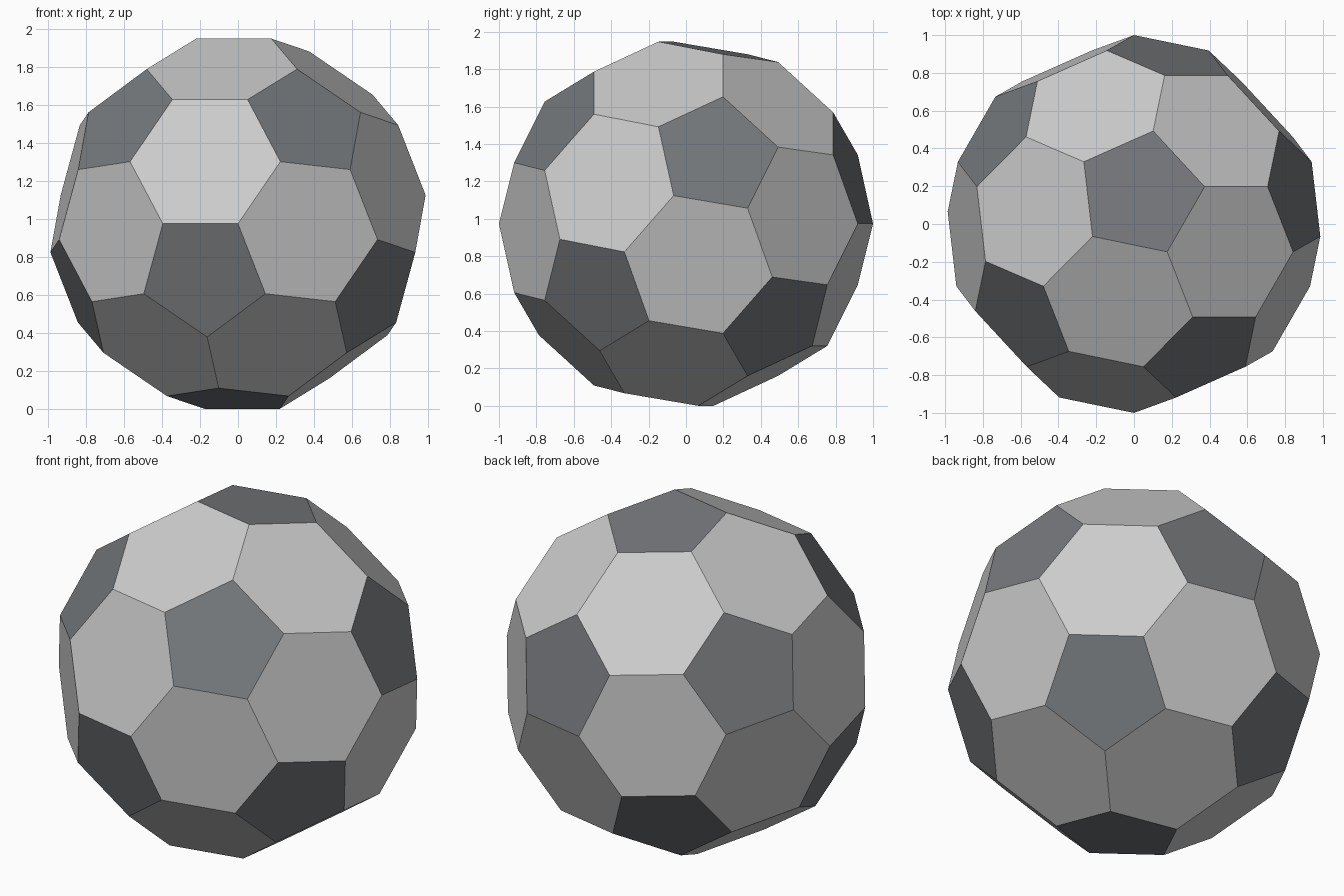
import bpy, bmesh
from math import sqrt, sin, cos, tan, asin, atan, pi
from mathutils import Vector, Matrix

if "Cube" in bpy.data.objects:
    bpy.data.objects.remove(bpy.data.objects["Cube"])

PHI = (1 + sqrt(5)) / 2

# icosahedron corners, edges cut at their thirds -> 60 ball corners
ico = []
for i in (-1, 1):
    for j in (-PHI, PHI):
        ico += [Vector((0, i, j)), Vector((i, j, 0)), Vector((j, 0, i))]
corners = [(p.lerp(q, 1 / 3)).normalized() for p in ico for q in ico
           if 1.9 < (p - q).length < 2.1]


def frame(a, b):
    """Orthonormal frame from a main axis and a second direction."""
    a = a.normalized()
    b = (b - a * b.dot(a)).normalized()
    return Matrix((a, b, a.cross(b))).transposed()


# orientation: a level pentagon/hexagon edge sits on the equator at the front,
# with its right-hand end at exactly (0, -1)
edge = 2 / sqrt(4 * 0.25 * (58 + 18 * sqrt(5)) / 4)
half = asin(edge / 2)
apothem = edge / (2 * tan(pi / 5))
tilt = atan(apothem / sqrt(1 - (edge / (2 * sin(pi / 5))) ** 2))
mid = Vector((-sin(half), -cos(half), 0))
up = Vector((0, 0, 1))
source = frame(Vector((0, 1, PHI)),
               Vector((0, 1, PHI)) + Vector((0, -1, PHI)) + Vector((PHI, 0, 1)))
target = frame(mid * cos(tilt) - up * sin(tilt), mid * sin(tilt) + up * cos(tilt))
turn = target @ source.transposed()
corners = [turn @ c for c in corners]
lift = -min(c.z for c in corners)

# ball: hull of the corners, flat panels merged to hexagons and pentagons
bm = bmesh.new()
for c in corners:
    bm.verts.new(c + up * lift)
hull = bmesh.ops.convex_hull(bm, input=bm.verts[:])
bmesh.ops.dissolve_limit(bm, angle_limit=0.05, verts=bm.verts[:], edges=bm.edges[:])
bmesh.ops.recalc_face_normals(bm, faces=bm.faces[:])
for f in bm.faces:
    f.material_index = 1 if len(f.verts) == 5 else 0
    f.smooth = False

mesh = bpy.data.meshes.new("ball")
bm.to_mesh(mesh)
bm.free()

# panel colours
for name, col in (("light_panel", (0.8, 0.8, 0.8, 1)),
                  ("dark_panel", (0.18, 0.19, 0.2, 1))):
    mat = bpy.data.materials.new(name)
    mat.diffuse_color = col
    mat.use_nodes = True
    mat.node_tree.nodes["Principled BSDF"].inputs["Base Color"].default_value = mat.diffuse_color
    mesh.materials.append(mat)

ball = bpy.data.objects.new("ball", mesh)
bpy.context.collection.objects.link(ball)
